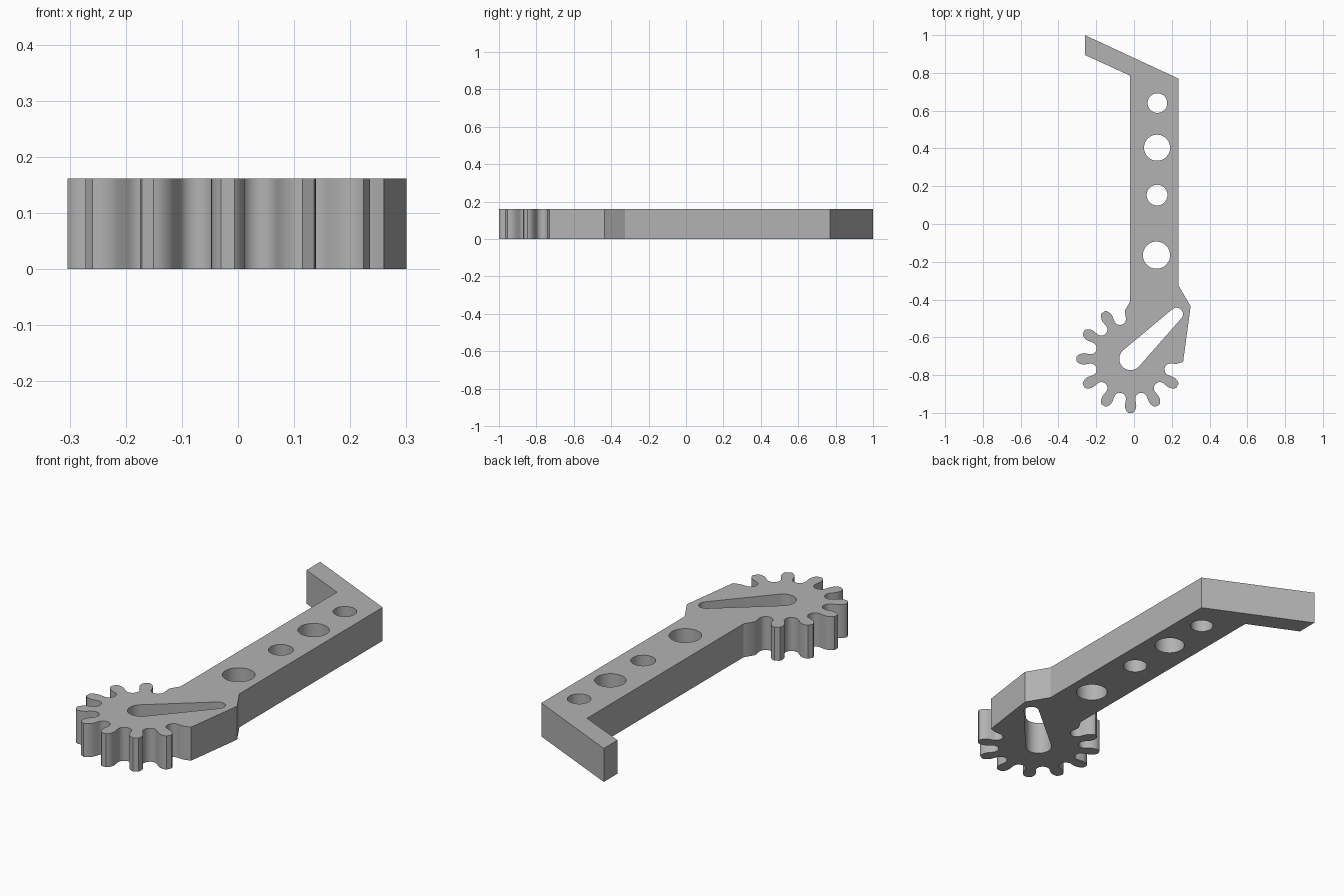
import bpy
import bmesh
from math import sin, cos, pi, radians, atan2, acos, hypot
from mathutils import Vector

cube = bpy.data.objects.get("Cube")
if cube:
    bpy.data.objects.remove(cube)

THICK = 0.162
HUB = Vector((-0.018, -0.714))
TEETH = 12
PITCH = 2 * pi / TEETH


def arc(center, r, a0, a1, n):
    """Points along an arc, both ends included."""
    return [Vector((center[0] + r * cos(a0 + (a1 - a0) * i / n),
                    center[1] + r * sin(a0 + (a1 - a0) * i / n))) for i in range(n + 1)]


def polar(radial, side, angle):
    """Point at a radial distance and sideways offset from a spoke of the hub."""
    c, s = cos(angle), sin(angle)
    return HUB + Vector((radial * c - side * s, radial * s + side * c))


def tooth(angle):
    """Rounded tooth tip, going counterclockwise."""
    half = [(0.245, 0.030), (0.258, 0.029), (0.270, 0.025), (0.280, 0.019), (0.286, 0.012)]
    return ([polar(r, -w, angle) for r, w in half]
            + [polar(r, w, angle) for r, w in reversed(half)])


def valley(angle):
    """Round gap between two teeth, going counterclockwise."""
    center = polar(0.219, 0, angle)
    return arc(center, 0.032, angle - pi / 2, angle - 3 * pi / 2, 12)


def slot(c0, r0, c1, r1):
    """Tapered slot with round ends."""
    dx, dy = c1[0] - c0[0], c1[1] - c0[1]
    a, t = atan2(dy, dx), acos((r0 - r1) / hypot(dx, dy))
    return arc(c0, r0, a + t, a + 2 * pi - t, 24) + arc(c1, r1, a - t, a + t, 16)


# Outer outline: arm, bent tip, then the toothed sector
outline = [Vector(p) for p in (
    (0.26, -0.73), (0.30, -0.435), (0.235, -0.325), (0.235, 0.77),
    (-0.26, 1.0), (-0.26, 0.895), (-0.02, 0.785), (-0.02, -0.41))]
outline += [polar(0.258, 0.029, pi / 2), polar(0.245, 0.030, pi / 2)]
for i in range(3, TEETH):
    outline += valley((i + 0.5) * PITCH)
    if i < TEETH - 1:
        outline += tooth((i + 1) * PITCH)
outline.append(polar(0.245, -0.026, 0))

# Round arm holes and the tapered slot
loops = [outline, slot(HUB, 0.06, (0.225, -0.477), 0.034)]
for x, y, r in ((0.124, 0.64, 0.052), (0.122, 0.404, 0.069),
                (0.122, 0.153, 0.055), (0.119, -0.165, 0.072)):
    loops.append(arc((x, y), r, 0, 2 * pi, 40)[:-1])

# Filled flat profile, extruded into a plate
curve = bpy.data.curves.new("geared_arm_profile", "CURVE")
curve.dimensions = "2D"
curve.fill_mode = "BOTH"
curve.extrude = THICK / 2
for pts in loops:
    sp = curve.splines.new("POLY")
    sp.points.add(len(pts) - 1)
    for p, v in zip(sp.points, pts):
        p.co = (v.x, v.y, 0, 1)
    sp.use_cyclic_u = True
arm = bpy.data.objects.new("geared_arm", curve)
arm.location.z = THICK / 2
bpy.context.collection.objects.link(arm)
bpy.ops.object.select_all(action="DESELECT")
arm.select_set(True)
bpy.context.view_layer.objects.active = arm
bpy.ops.object.convert(target="MESH")
arm = bpy.context.view_layer.objects.active

# Weld the caps to the walls
bm = bmesh.new()
bm.from_mesh(arm.data)
bmesh.ops.remove_doubles(bm, verts=bm.verts, dist=0.0005)
bmesh.ops.recalc_face_normals(bm, faces=bm.faces)
bm.to_mesh(arm.data)
bm.free()
bpy.ops.object.shade_smooth_by_angle(angle=radians(28))

# Plain grey
grey = bpy.data.materials.new("plain_grey")
grey.use_nodes = True
colour = (0.45, 0.45, 0.45, 1)
grey.diffuse_color = colour
grey.node_tree.nodes["Principled BSDF"].inputs["Base Color"].default_value = colour
arm.data.materials.clear()
arm.data.materials.append(grey)
